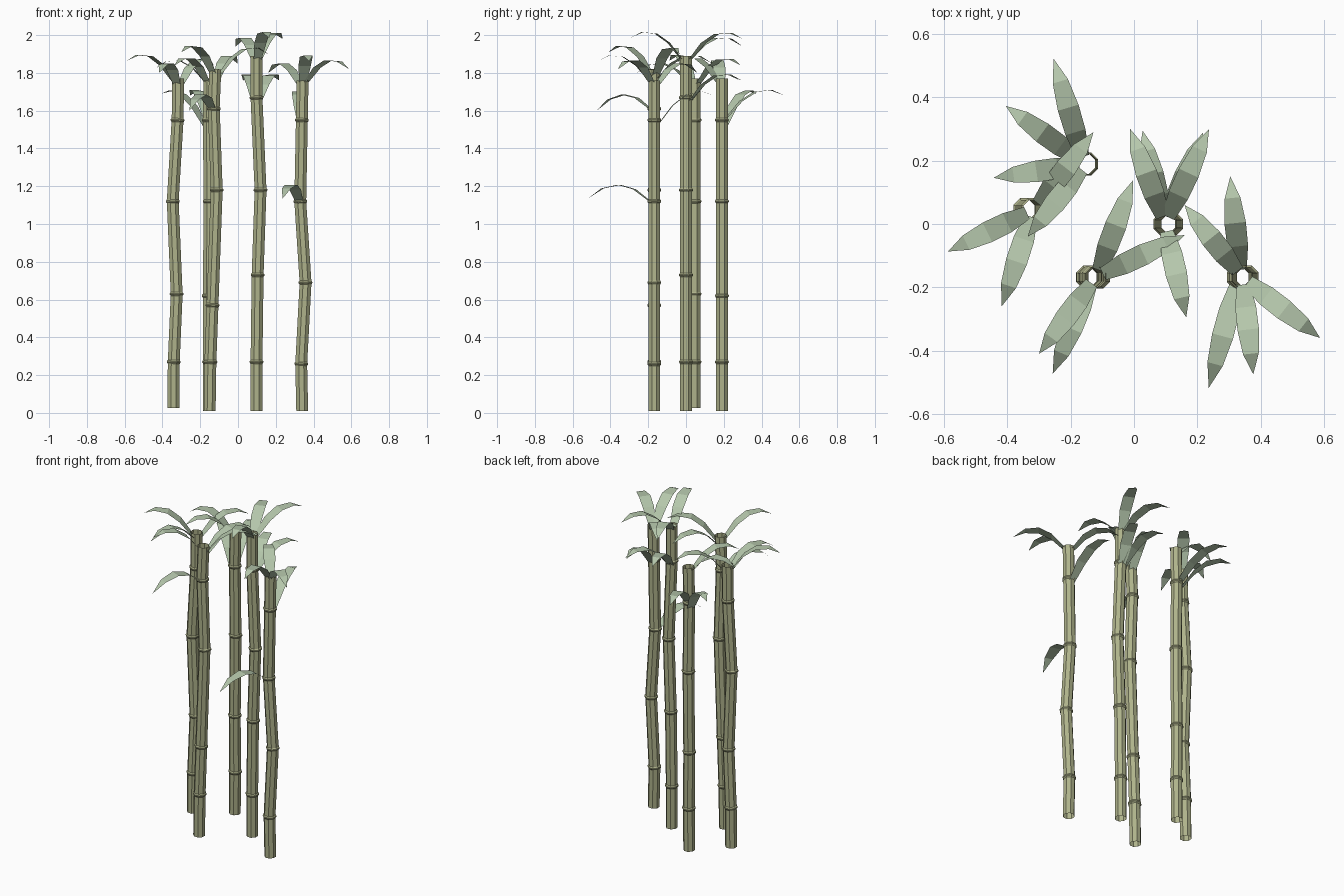
import bpy, math
from mathutils import Vector

if "Cube" in bpy.data.objects:
    bpy.data.objects.remove(bpy.data.objects["Cube"])

SIDES = 8
RADIUS = 0.034


def material(name, color):
    m = bpy.data.materials.new(name)
    m.diffuse_color = color
    m.use_nodes = True
    m.node_tree.nodes["Principled BSDF"].inputs["Base Color"].default_value = m.diffuse_color
    return m


STALK = material("stalk_green", (0.43, 0.45, 0.26, 1))
LEAF = material("leaf_green", (0.46, 0.57, 0.41, 1))


def mesh_object(name, verts, faces, mat):
    me = bpy.data.meshes.new(name)
    me.from_pydata(verts, [], faces)
    me.materials.append(mat)
    ob = bpy.data.objects.new(name, me)
    bpy.context.collection.objects.link(ob)
    return ob


def stalk(name, y, path):
    """Open tube following (x, z) points, with a raised ring at each inner point."""
    pts = [Vector((x, y, z)) for x, z in path]
    verts, faces = [], []

    def ring(c, d, r):
        side = Vector((0, 1, 0))
        across = side.cross(d)
        for i in range(SIDES):
            a = 2 * math.pi * (i + 0.5) / SIDES
            verts.append(c + r * (math.cos(a) * across + math.sin(a) * side))

    last = len(pts) - 1
    for i, p in enumerate(pts):
        d = (pts[min(i + 1, last)] - pts[max(i - 1, 0)]).normalized()
        if i in (0, last):
            ring(p, d, RADIUS)
        else:
            for off, r in ((-0.01, 1), (-0.003, 1.16), (0.003, 1.16), (0.01, 1)):
                ring(p + d * off, d, RADIUS * r)
    for k in range(len(verts) // SIDES - 1):
        for i in range(SIDES):
            j = (i + 1) % SIDES
            a, b = k * SIDES, (k + 1) * SIDES
            faces.append((a + i, a + j, b + j, b + i))
    mesh_object(name, verts, faces, STALK)


def leaf(name, center, base_z, tip, bulge=0.08):
    """Arching pointed blade of four flat panels."""
    tip = Vector(tip)
    out = Vector((tip.x - center[0], tip.y - center[1], 0)).normalized()
    base = Vector((center[0], center[1], base_z)) + out * RADIUS * 0.7
    side = Vector((-out.y, out.x, 0))
    verts = []
    for t, w in ((0, 0.042), (0.25, 0.066), (0.5, 0.068), (0.77, 0.05)):
        p = base.lerp(tip, t)
        p.z += bulge * 4 * t * (1 - t)
        verts += [p - side * w / 2, p + side * w / 2]
    verts.append(tip)
    faces = [(i, i + 2, i + 3, i + 1) for i in (0, 2, 4)] + [(6, 8, 7)]
    mesh_object(name, verts, faces, LEAF)


# each plant: y, stalk path (x, z), leaves (base z, tip)
plants = {
    "left": (0.045,
             [(-.342, .025), (-.34, .27), (-.325, .63), (-.345, 1.12), (-.32, 1.55), (-.317, 1.77)],
             [(1.75, (-.588, -.087, 1.865)), (1.74, (-.418, -.26, 1.80)),
              (1.74, (-.128, .29, 1.84))]),
    "back_left": (0.19,
                  [(-.155, .01), (-.153, .27), (-.155, .62), (-.15, 1.12), (-.155, 1.55), (-.15, 1.77)],
                  [(1.56, (-.254, .522, 1.68)), (1.52, (-.405, .373, 1.69)),
                   (1.75, (-.443, .146, 1.82)), (1.75, (-.336, -.04, 1.84))]),
    "front_left": (-0.168,
                   [(-.15, .01), (-.146, .27), (-.135, .57), (-.113, 1.18), (-.128, 1.61), (-.12, 1.82)],
                   [(1.61, (-.257, -.473, 1.60)), (1.80, (-.30, -.41, 1.91)),
                    (1.77, (-.003, .138, 1.85)), (1.79, (.16, -.035, 1.90))]),
    "middle": (0.0,
               [(.098, .01), (.098, .27), (.104, .73), (.119, 1.18), (.098, 1.67), (.098, 1.89)],
               [(1.87, (-.012, .30, 1.94)), (1.87, (.237, .30, 1.98)),
                (1.87, (.165, -.295, 1.985)), (1.65, (.218, .288, 1.76)),
                (1.65, (.027, .295, 1.76))]),
    "right": (-0.168,
              [(.34, .01), (.335, .26), (.357, .69), (.33, 1.12), (.338, 1.55), (.342, 1.76)],
              [(1.12, (.236, -.518, 1.135)), (1.53, (.304, .15, 1.68)),
               (1.74, (.16, .06, 1.80)), (1.75, (.588, -.36, 1.82)),
               (1.75, (.377, -.475, 1.86))]),
}

for name, (y, path, leaves) in plants.items():
    stalk(name + "_stalk", y, path)
    for n, (bz, tip) in enumerate(leaves, 1):
        # leaf grows from the stalk at its own height
        x = min(path, key=lambda p: abs(p[1] - bz))[0]
        leaf(f"{name}_leaf_{n}", (x, y), bz, tip)
